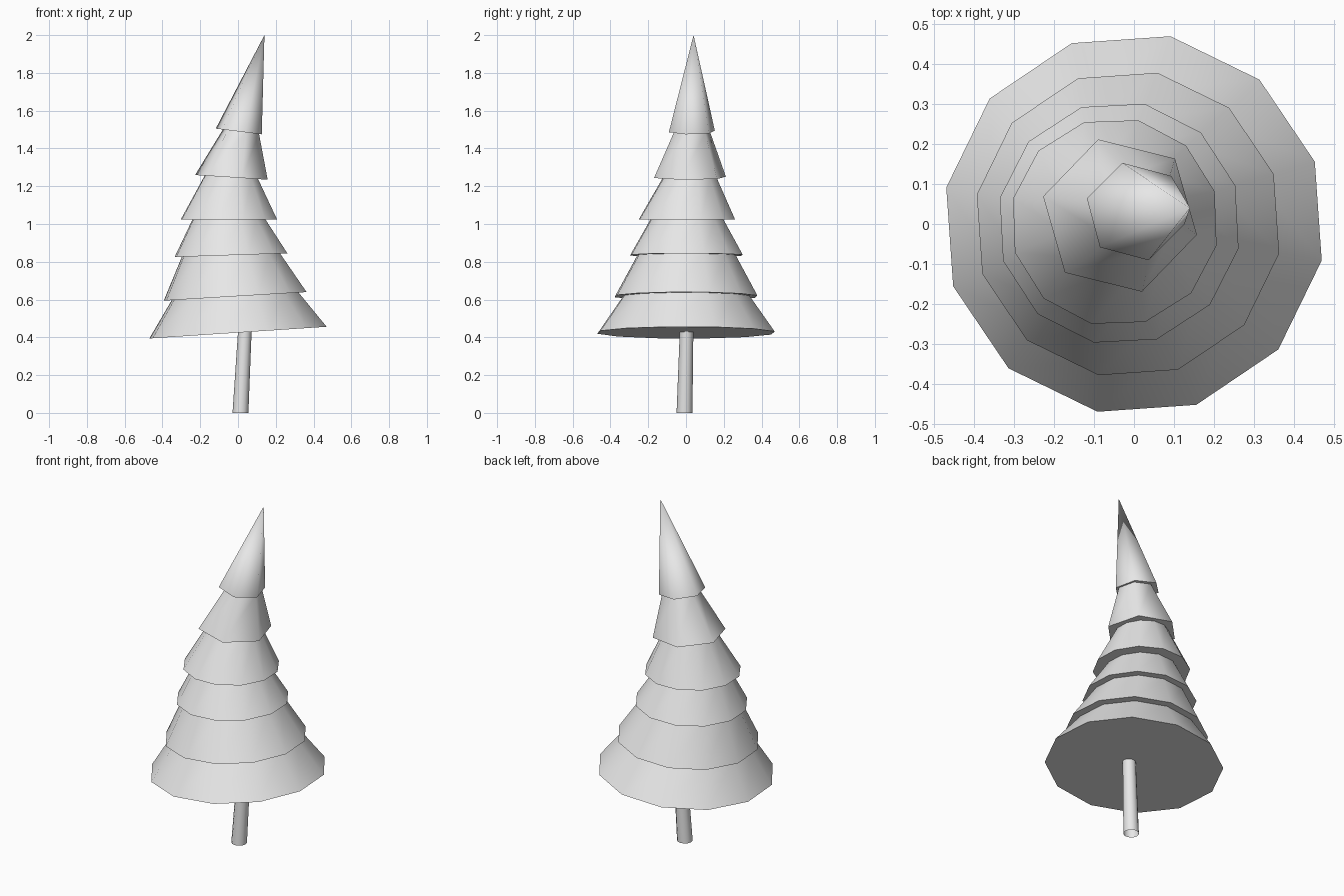
import bpy, bmesh, math
from mathutils import Vector

cube = bpy.data.objects.get("Cube")
if cube:
    bpy.data.objects.remove(cube, do_unlink=True)

grey = bpy.data.materials.new("light_grey")
grey.use_nodes = True
colour = (0.8, 0.8, 0.8, 1)
grey.diffuse_color = colour
grey.node_tree.nodes["Principled BSDF"].inputs["Base Color"].default_value = colour


def ring(bm, centre, radius, slope, sides, turn):
    """Regular ring of vertices whose plane rises with x by slope."""
    verts = []
    for i in range(sides):
        a = math.radians(turn) + math.tau * i / sides
        x, y = radius * math.cos(a), radius * math.sin(a)
        verts.append(bm.verts.new(Vector(centre) + Vector((x, y, x * slope))))
    return verts


def tapered(name, low, high, sides, turn, base=True):
    """Tapered shell from a low ring to a high ring, or to a tip if the radius is 0."""
    bm = bmesh.new()
    bottom = ring(bm, *low, sides, turn)
    if high[1]:
        top = ring(bm, *high, sides, turn)
    else:
        top = [bm.verts.new(high[0])] * sides
    for i in range(sides):
        j = (i + 1) % sides
        corners = [bottom[i], bottom[j], top[j], top[i]]
        bm.faces.new(list(dict.fromkeys(corners)))
    if base:
        bm.faces.new(bottom[::-1])
    mesh = bpy.data.meshes.new(name)
    bm.to_mesh(mesh)
    bm.free()
    mesh.materials.append(grey)
    obj = bpy.data.objects.new(name, mesh)
    bpy.context.collection.objects.link(obj)
    bpy.ops.object.select_all(action='DESELECT')
    obj.select_set(True)
    bpy.context.view_layer.objects.active = obj
    bpy.ops.object.shade_smooth_by_angle(angle=math.radians(75))
    return obj


# Leaning trunk, open at the bottom
tapered("trunk", ((0.013, -0.008, 0), 0.042, 0), ((0.036, 0.003, 0.43), 0.036, 0), 12, 0, base=False)

# Branch tiers: base centre, base radius, base slope, radius at the tier above, sides, turn
tiers = [
    ((0, 0, 0.425), 0.478, 0.066, 0.342, 12, 79),
    ((-0.015, 0, 0.617), 0.385, 0.06, 0.265, 12, 79),
    ((-0.037, 0.002, 0.835), 0.305, 0.033, 0.197, 12, 78),
    ((-0.048, 0.005, 1.025), 0.261, 0, 0.145, 12, 77),
    ((-0.035, 0.021, 1.247), 0.198, -0.064, 0.098, 6, 106),
    ((0.004, 0.031, 1.49), 0.126, -0.125, 0, 6, 105),
]
tip = ((0.14, 0.04, 2.0), 0, 0)
for i, (centre, radius, slope, top_radius, sides, turn) in enumerate(tiers):
    if i + 1 < len(tiers):
        above = tiers[i + 1]
        lean = Vector(above[0])
        if i == 4:
            lean.x += 0.012
        high = (lean, top_radius, above[2])
    else:
        high = tip
    tapered(f"branch_tier_{i + 1}", (centre, radius, slope), high, sides, turn)
